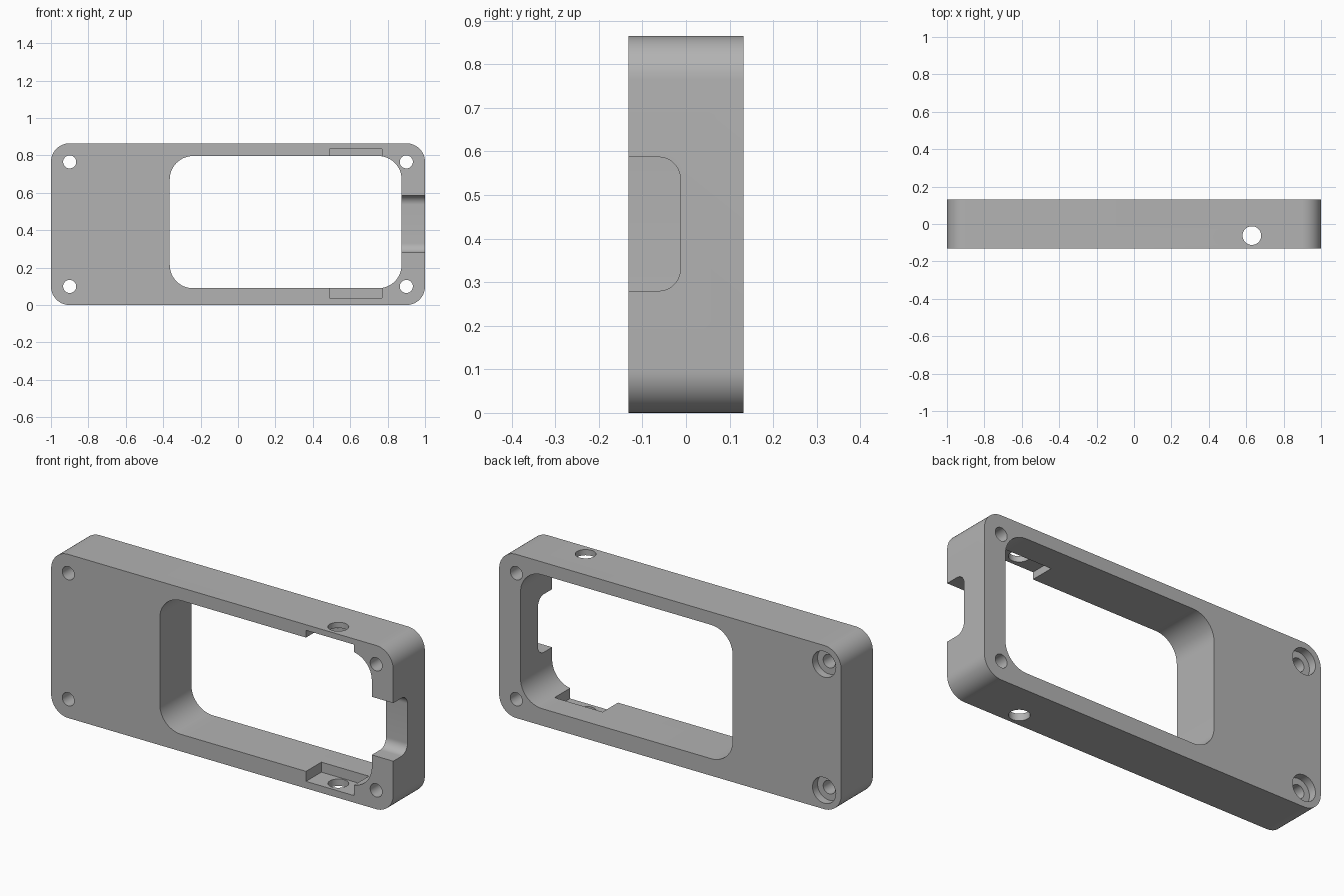
import bpy, bmesh
from math import cos, sin, pi
from mathutils import Vector

default = bpy.data.objects.get("Cube")
if default:
    bpy.data.objects.remove(default, do_unlink=True)

HALF_DEPTH, HEIGHT = 0.132, 0.865
MID = HEIGHT / 2
FAR = 0.3      # overshoot for through cuts

grey = bpy.data.materials.new("plain_grey")
grey.use_nodes = True
colour = (0.45, 0.45, 0.45, 1)
grey.diffuse_color = colour
grey.node_tree.nodes["Principled BSDF"].inputs["Base Color"].default_value = colour


def rounded(u0, u1, v0, v1, r=0.0, steps=12):
    """Rectangle outline with rounded corners."""
    if r == 0:
        return [(u0, v0), (u1, v0), (u1, v1), (u0, v1)]
    centres = [(u1 - r, v1 - r), (u0 + r, v1 - r), (u0 + r, v0 + r), (u1 - r, v0 + r)]
    return [(cu + r * cos((q + i / steps) * pi / 2), cv + r * sin((q + i / steps) * pi / 2))
            for q, (cu, cv) in enumerate(centres) for i in range(steps + 1)]


def circle(u, v, r, n=40):
    return [(u + r * cos(2 * pi * i / n), v + r * sin(2 * pi * i / n)) for i in range(n)]


def prism(name, outline, axis, lo, hi):
    """Extrude an outline along x, y or z."""
    place = {"x": lambda u, v, w: (w, u, v),
             "y": lambda u, v, w: (u, w, v),
             "z": lambda u, v, w: (u, v, w)}[axis]
    bm = bmesh.new()
    face = bm.faces.new([bm.verts.new(place(u, v, lo)) for u, v in outline])
    top = bmesh.ops.extrude_face_region(bm, geom=[face])["geom"]
    shift = Vector(place(0, 0, hi - lo))
    bmesh.ops.translate(bm, vec=shift, verts=[g for g in top if isinstance(g, bmesh.types.BMVert)])
    bmesh.ops.recalc_face_normals(bm, faces=bm.faces)
    mesh = bpy.data.meshes.new(name)
    bm.to_mesh(mesh)
    bm.free()
    obj = bpy.data.objects.new(name, mesh)
    bpy.context.collection.objects.link(obj)
    return obj


# Main rounded block
frame = prism("frame", rounded(-1, 1, 0, HEIGHT, 0.1), "y", -HALF_DEPTH, HALF_DEPTH)
frame.data.materials.append(grey)

# Large window and the side cable notch
cutters = [
    prism("window_cutter", rounded(-0.365, 0.875, 0.09, 0.797, 0.125), "y", -FAR, FAR),
    prism("notch_cutter", rounded(-FAR, -0.013, 0.28, 0.587, 0.05), "x", 0.8, 1.1),
]

# Shallow pockets in the top and bottom rails, open to the front
for label, lo, hi in (("lower", 0.037, 0.2), ("upper", 0.7, 0.835)):
    cutters.append(prism(label + "_pocket_cutter", rounded(0.49, 0.77, lo, hi), "y", -FAR, -0.004))

# Vertical hole through both rails
cutters.append(prism("rail_hole_cutter", circle(0.63, -0.062, 0.05), "z", -0.1, 1))

# Corner screw holes, counterbored at the back of the solid end
for side in (-1, 1):
    for z in (MID - 0.333, MID + 0.333):
        cutters.append(prism("screw_hole_cutter", circle(0.9 * side, z, 0.035), "y", -FAR, FAR))
        if side < 0:
            cutters.append(prism("counterbore_cutter", circle(-0.9, z, 0.068), "y", 0.09, FAR))

for cutter in cutters:
    cutter.hide_render = True
    cut = frame.modifiers.new(cutter.name, "BOOLEAN")
    cut.operation, cut.solver, cut.object = "DIFFERENCE", "EXACT", cutter

# Bake the cuts and discard the cutters
graph = bpy.context.evaluated_depsgraph_get()
baked = bpy.data.meshes.new_from_object(frame.evaluated_get(graph))
frame.modifiers.clear()
frame.data = baked
frame.data.name = "frame"
for cutter in cutters:
    bpy.data.objects.remove(cutter, do_unlink=True)

bpy.ops.object.select_all(action="DESELECT")
frame.select_set(True)
bpy.context.view_layer.objects.active = frame
bpy.ops.object.shade_smooth_by_angle(angle=pi / 6)
